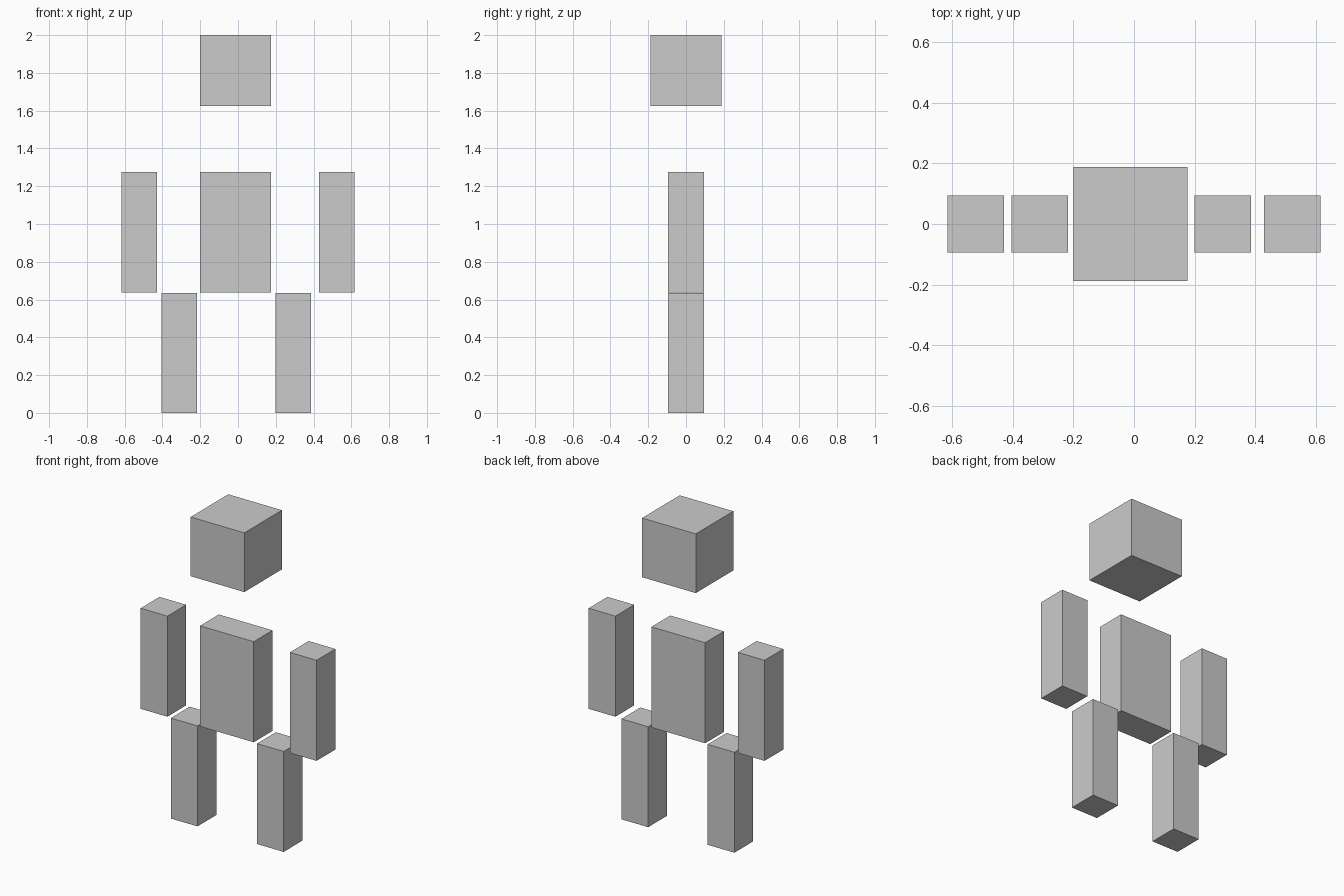
import bpy

if "Cube" in bpy.data.objects:
    bpy.data.objects.remove(bpy.data.objects["Cube"])

D = 0.094  # half depth of body and limbs


def box(name, x0, x1, z0, z1, half_depth=D):
    """Axis-aligned block from its x and z limits, centred on y = 0."""
    bpy.ops.mesh.primitive_cube_add(size=1, location=((x0 + x1) / 2, 0, (z0 + z1) / 2))
    ob = bpy.context.object
    ob.name = name
    ob.scale = (x1 - x0, 2 * half_depth, z1 - z0)
    bpy.ops.object.transform_apply(location=False, rotation=False, scale=True)
    return ob


# Head and torso share the same slight offset to the left
box("head", -0.200, 0.176, 1.625, 2.0, 0.188)
box("torso", -0.200, 0.176, 0.638, 1.275)

# Arms
for name, x in (("left_arm", -0.616), ("right_arm", 0.429)):
    box(name, x, x + 0.187, 0.638, 1.275)

# Legs
for name, x in (("left_leg", -0.405), ("right_leg", 0.199)):
    box(name, x, x + 0.187, 0.0, 0.636)
